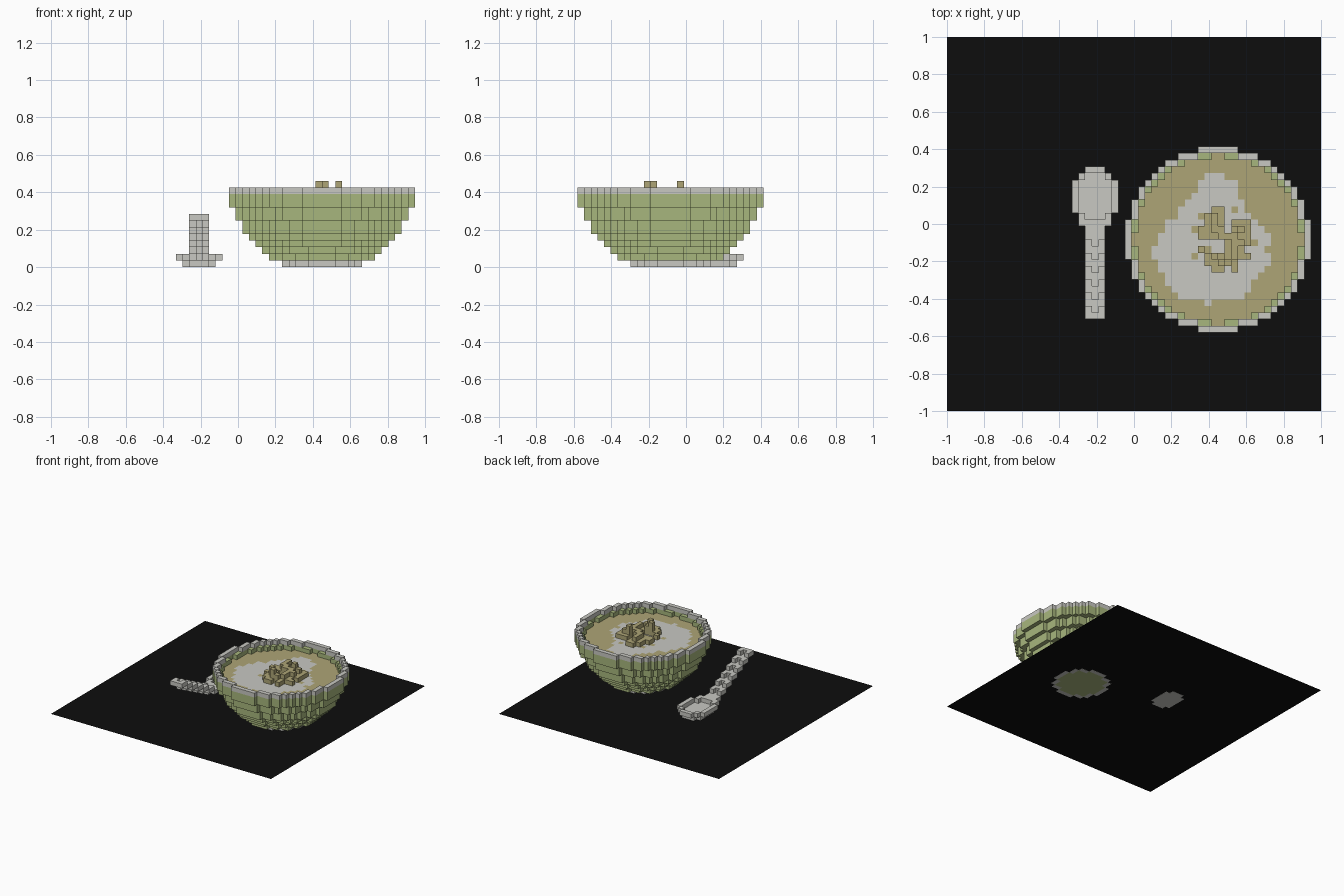
import bpy, bmesh

if "Cube" in bpy.data.objects:
    bpy.data.objects.remove(bpy.data.objects["Cube"])

U = 0.0355               # voxel edge
X0, Y0 = -0.048, 0.414   # left / back corner of the bowl grid (columns go +x, rows go -y)
C = 14                   # bowl centre in grid units


def material(name, rgb):
    m = bpy.data.materials.new(name)
    m.diffuse_color = (*rgb, 1)
    m.use_nodes = True
    m.node_tree.nodes["Principled BSDF"].inputs["Base Color"].default_value = m.diffuse_color
    return m


GREEN = material("sage_green", (0.39, 0.47, 0.205))
TAN = material("soup_tan", (0.42, 0.375, 0.18))
GREY = material("pale_grey", (0.58, 0.58, 0.54))
BLACK = material("black", (0.004, 0.004, 0.004))

SIDES = {
    (1, 0, 0): [(1, 0, 0), (1, 0, 1), (1, 1, 1), (1, 1, 0)],
    (-1, 0, 0): [(0, 0, 0), (0, 1, 0), (0, 1, 1), (0, 0, 1)],
    (0, 1, 0): [(0, 1, 0), (1, 1, 0), (1, 1, 1), (0, 1, 1)],
    (0, -1, 0): [(0, 0, 0), (0, 0, 1), (1, 0, 1), (1, 0, 0)],
    (0, 0, 1): [(0, 0, 1), (0, 1, 1), (1, 1, 1), (1, 0, 1)],
    (0, 0, -1): [(0, 0, 0), (1, 0, 0), (1, 1, 0), (0, 1, 0)],
}


def build(name, cells, mat, occupied):
    """Mesh the exposed faces of a set of (col, row, level) voxels."""
    bm = bmesh.new()
    cache = {}

    def vert(p):
        if p not in cache:
            cache[p] = bm.verts.new((X0 + p[0] * U, Y0 - p[1] * U, p[2] * U))
        return cache[p]

    for c in sorted(cells):
        for d, quad in SIDES.items():
            if tuple(a + b for a, b in zip(c, d)) in occupied:
                continue
            bm.faces.new([vert(tuple(a + b for a, b in zip(c, q))) for q in quad])
    # rows run towards -y, so the mirrored winding is already outward after recalculation
    bmesh.ops.recalc_face_normals(bm, faces=bm.faces)
    me = bpy.data.meshes.new(name)
    bm.to_mesh(me)
    bm.free()
    me.materials.append(mat)
    ob = bpy.data.objects.new(name, me)
    bpy.context.collection.objects.link(ob)


def disc(r):
    return {(i, j) for i in range(28) for j in range(28)
            if (i + .5 - C) ** 2 + (j + .5 - C) ** 2 < r * r}


def edge(cells):
    return {(i, j) for i, j in cells
            if not {(i + 1, j), (i - 1, j), (i, j + 1), (i, j - 1)} <= cells}


def level(cells, k):
    return {(i, j, k) for i, j in cells}


# bowl: foot ring, stepped body, rim
foot_disc = disc(5.85)
foot = level(edge(foot_disc), 0)
body = level(foot_disc, 0) - foot
for k, r in enumerate([8, 9, 10, 11, 12, 12, 13, 13, 14, 14], start=1):
    body |= level(disc(r - 0.17), k)
liquid = disc(12.55)
body -= level(liquid, 9) | level(liquid, 10)
rim = level(edge(disc(13.83)), 11)

# cream swirl: column span per row, starting at row 4
spans = [(12, 15), (11, 17), (11, 17), (10, 17), (9, 18), (8, 18), (8, 19),
         (6, 20), (6, 21), (5, 22), (5, 22), (4, 21), (4, 22), (5, 22),
         (5, 21), (6, 20), (6, 19), (7, 19), (8, 18), (12, 13)]
cream = {(i, 4 + n, 9) for n, (a, b) in enumerate(spans) for i in range(a, b)}
cream -= {(16, 9, 9), (11, 10, 9), (10, 12, 9), (19, 14, 9), (10, 16, 9), (12, 15, 9)}
soup = level(liquid, 9) - cream

# crouton pile: stack height per cell, columns 11-18, rows 9-18
pile = ["..11....",
        ".121....",
        ".121.111",
        "1122.321",
        "11122211",
        "....1221",
        "1...121.",
        ".1321211",
        ".11321..",
        "..11.1.."]
croutons = {(11 + i, 9 + j, 10 + k) for j, row in enumerate(pile)
            for i, h in enumerate(row) if h != "." for k in range(int(h))}

# spoon: shallow scoop, then a grooved handle stepping upward to the front
scoop = {(-5 + i, 3 + j) for j, w in enumerate([1, 2, 3, 3, 3, 3, 3, 2, 2])
         for i in range(-w, w + 1)}
lip = edge(scoop)
spoon_scoop = level(lip, 1) | level(scoop - lip, 0)
spoon_handle = set()
for r in range(14):
    spoon_handle |= {(-6, 25 - r, 7 - r // 2), (-4, 25 - r, 7 - r // 2),
                     (-5, 25 - r, max(1, 7 - (r + 1) // 2))}

parts = [("bowl_foot", foot, GREY), ("bowl_body", body, GREEN), ("bowl_rim", rim, GREY),
         ("soup", soup, TAN), ("cream", cream, GREY), ("croutons", croutons, TAN),
         ("spoon_scoop", spoon_scoop, GREY), ("spoon_handle", spoon_handle, GREY)]
occupied = set().union(*(p[1] for p in parts))
for name, cells, mat in parts:
    build(name, cells, mat, occupied)

# table mat: flat sheet just above the undersides
bpy.ops.mesh.primitive_plane_add(size=2, location=(0, 0, 0.001))
sheet = bpy.context.object
sheet.name = "table_mat"
sheet.data.materials.append(BLACK)
